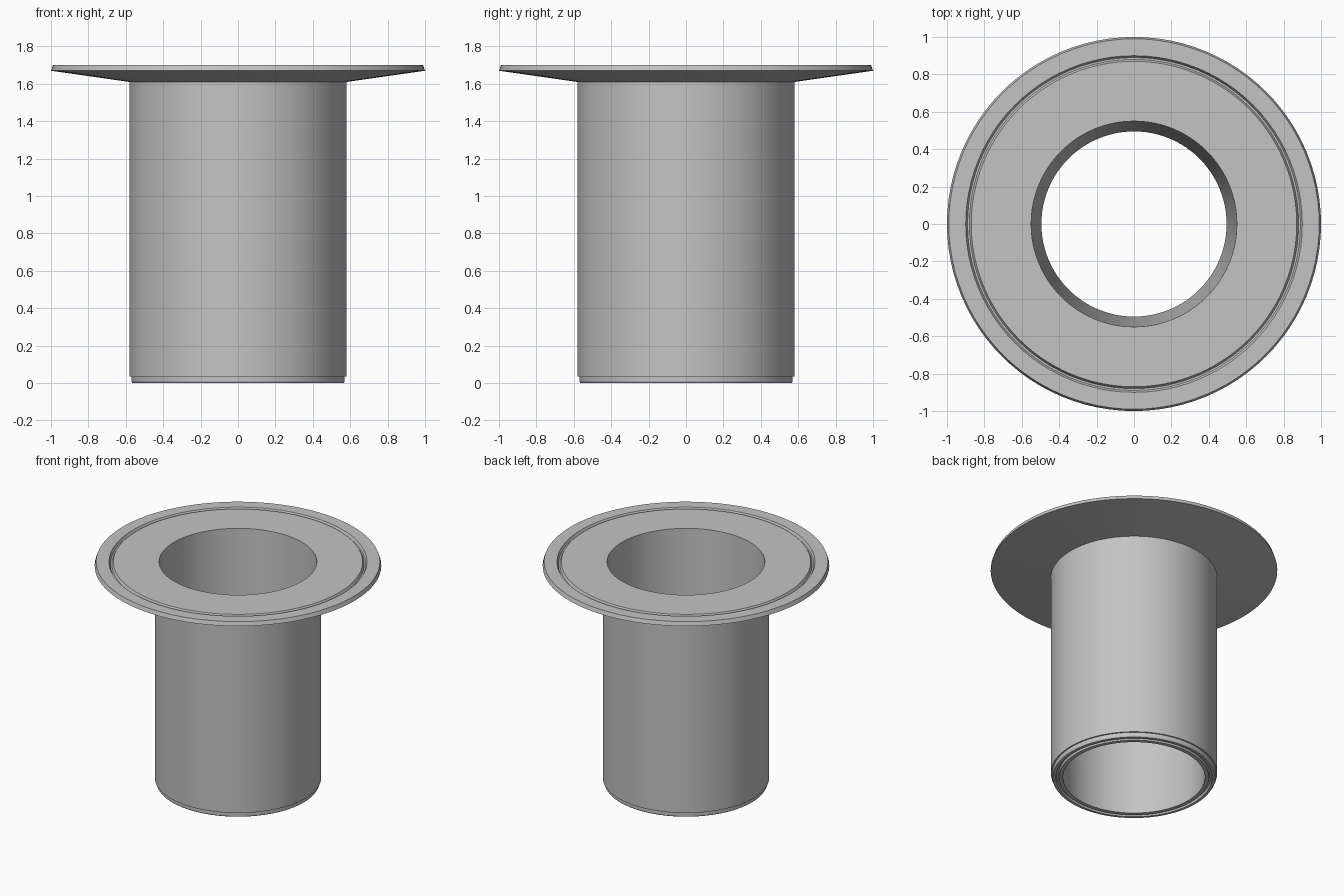
import bpy, bmesh, math

cube = bpy.data.objects.get("Cube")
if cube:
    bpy.data.objects.remove(cube, do_unlink=True)

SEGMENTS = 96

steel = bpy.data.materials.new("grey_steel")
colour = (0.55, 0.55, 0.55, 1)
steel.diffuse_color = colour
steel.use_nodes = True
steel.node_tree.nodes["Principled BSDF"].inputs["Base Color"].default_value = colour


def lathe(name, profile, material):
    """Spin a closed (radius, height) profile around the z axis."""
    bm = bmesh.new()
    verts = [bm.verts.new((r, 0, z)) for r, z in profile]
    edges = [bm.edges.new((verts[i - 1], verts[i])) for i in range(len(verts))]
    bmesh.ops.spin(bm, geom=verts + edges, cent=(0, 0, 0), axis=(0, 0, 1),
                   angle=math.tau, steps=SEGMENTS, use_merge=True)
    bmesh.ops.remove_doubles(bm, verts=bm.verts, dist=0.0001)
    bmesh.ops.recalc_face_normals(bm, faces=bm.faces)
    mesh = bpy.data.meshes.new(name)
    bm.to_mesh(mesh)
    bm.free()
    mesh.materials.append(material)
    obj = bpy.data.objects.new(name, mesh)
    bpy.context.collection.objects.link(obj)
    bpy.ops.object.select_all(action='DESELECT')
    obj.select_set(True)
    bpy.context.view_layer.objects.active = obj
    bpy.ops.object.shade_smooth_by_angle(angle=math.radians(25))
    return obj


# Tapered bore, tube end with sealing groove, tube wall, flange with groove
bore = [(0.55, 1.70), (0.495, 0.0)]
tube_end = [(0.523, 0.0), (0.527, 0.02), (0.541, 0.02), (0.545, 0.0),
            (0.565, 0.0), (0.57, 0.008), (0.57, 0.035), (0.58, 0.035)]
flange = [(0.58, 1.61), (1.0, 1.67), (0.99, 1.70)]
flange_groove = [(0.90, 1.70), (0.89, 1.68), (0.88, 1.68), (0.87, 1.70)]

lathe("flanged_sleeve", bore + tube_end + flange + flange_groove, steel)
